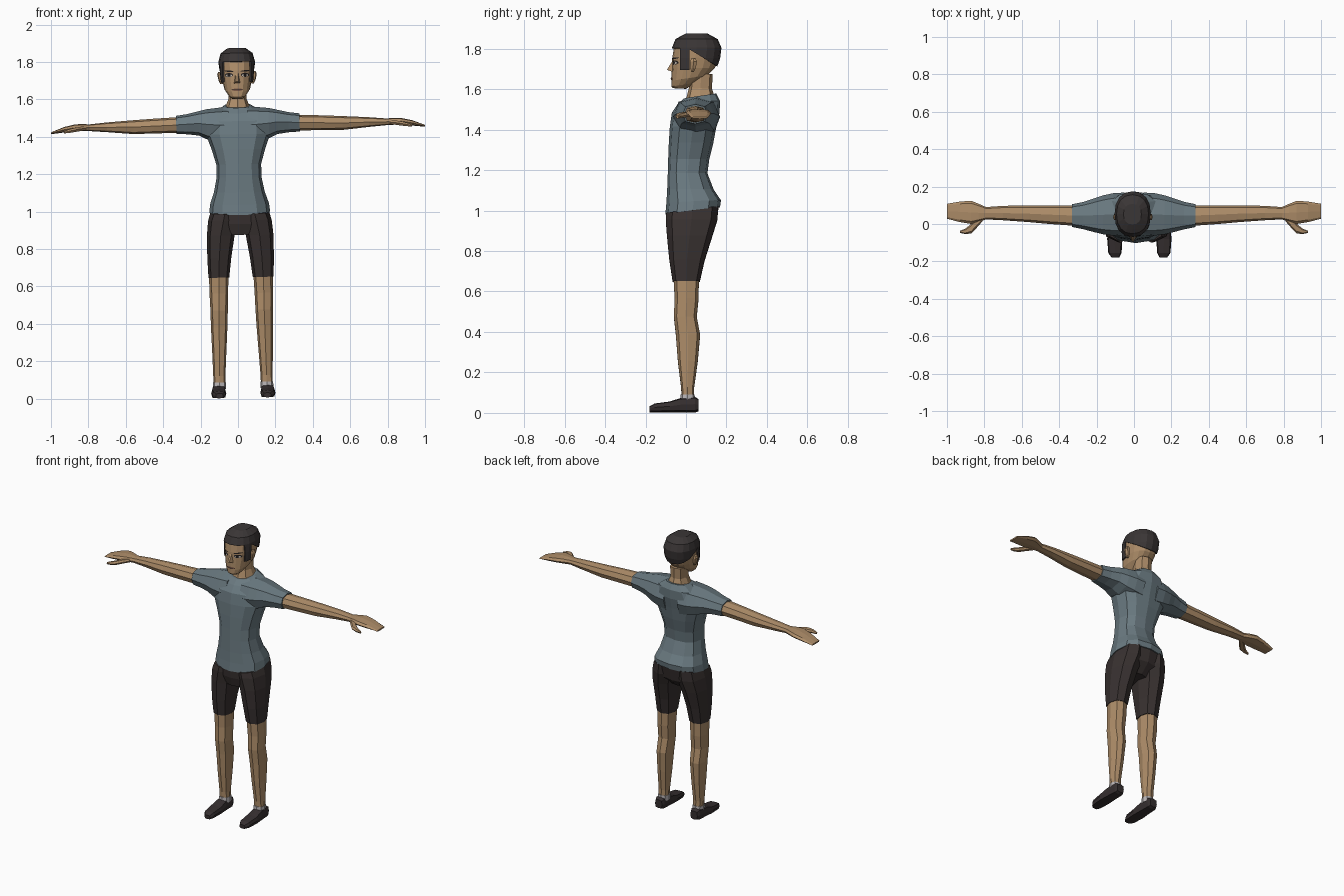
import bpy, bmesh, math
from mathutils import Vector, Matrix
from mathutils.bvhtree import BVHTree


def material(name, rgb):
    m = bpy.data.materials.new(name)
    m.diffuse_color = (*rgb, 1)
    return m


SKIN = material("skin", (0.42, 0.265, 0.14))
SHIRT = material("shirt_blue_grey", (0.145, 0.195, 0.22))
SHORTS = material("shorts_charcoal", (0.040, 0.031, 0.030))
HAIR = material("hair_dark", (0.042, 0.036, 0.036))
SHOE = material("shoe_dark", (0.036, 0.028, 0.029))
SOCK = material("sock_grey", (0.50, 0.47, 0.48))
WHITE = material("eye_white", (0.55, 0.50, 0.45))
DARK = material("feature_dark", (0.015, 0.012, 0.012))
LIP = material("lip_brown", (0.20, 0.10, 0.065))


def ring(axis, t, a0, a1, b0, b1, n, p, tilt):
    """Rounded section across an axis, filling the bounds a0..a1, b0..b1."""
    pts = []
    for i in range(n):
        c, s = math.cos(math.tau * i / n), math.sin(math.tau * i / n)
        a = (a0 + a1) / 2 + (a1 - a0) / 2 * math.copysign(abs(c) ** (2 / p), c)
        b = (b0 + b1) / 2 + (b1 - b0) / 2 * math.copysign(abs(s) ** (2 / p), s)
        u = t + tilt * (b - (b0 + b1) / 2)
        pts.append(Vector({'x': (u, a, b), 'y': (a, u, b), 'z': (a, b, u)}[axis]))
    return pts


def finish(name, bm, mat):
    bmesh.ops.recalc_face_normals(bm, faces=bm.faces[:])
    me = bpy.data.meshes.new(name)
    bm.to_mesh(me)
    bm.free()
    me.materials.append(mat)
    ob = bpy.data.objects.new(name, me)
    bpy.context.collection.objects.link(ob)
    return ob


def loft_bm(axis, rows, n=8, p=2.5, side=1):
    bm = bmesh.new()
    rings = []
    for r in rows:
        tilt = r[5] if len(r) > 5 else 0
        pts = ring(axis, *r[:5], n, p, tilt)
        rings.append([bm.verts.new((v.x * side, v.y, v.z)) for v in pts])
    for lo, hi in zip(rings, rings[1:]):
        for i in range(n):
            j = (i + 1) % n
            bm.faces.new((lo[i], lo[j], hi[j], hi[i]))
    bm.faces.new(rings[0])
    bm.faces.new(rings[-1])
    return bm


def loft(name, mat, axis, rows, n=8, p=2.5):
    return finish(name, loft_bm(axis, rows, n, p), mat)


def pair(name, mat, axis, rows, n=8, p=2.5):
    for side, label in ((1, "left_"), (-1, "right_")):
        finish(label + name, loft_bm(axis, rows, n, p, side), mat)


def wide(rows):
    """Turn (z, half width, front, back, tilt) into centred loft rows."""
    return [(z, -h, h, f, b, t) for z, h, f, b, t in rows]


# Shirt body and sleeves
loft("shirt_body", SHIRT, 'z', wide([
    (0.995, .163, -.102, .168, .13), (1.04, .157, -.097, .173, .05),
    (1.10, .136, -.093, .137, 0), (1.18, .120, -.090, .106, 0),
    (1.25, .120, -.088, .115, 0), (1.33, .143, -.085, .135, 0),
    (1.41, .172, -.080, .150, 0), (1.48, .168, -.070, .166, 0),
    (1.53, .130, -.042, .168, .08), (1.562, .075, -.012, .150, .15)]), n=12)
pair("sleeve", SHIRT, 'x', [
    (.05, -.065, .168, 1.36, 1.557), (.11, -.062, .165, 1.37, 1.553),
    (.165, -.055, .153, 1.385, 1.547), (.21, -.044, .138, 1.407, 1.537),
    (.27, -.028, .118, 1.415, 1.523), (.33, -.016, .106, 1.418, 1.515)])

# Arms, hands and thumbs
pair("arm", SKIN, 'x', [
    (.31, -.010, .100, 1.424, 1.508), (.45, 0, .100, 1.423, 1.502),
    (.56, .010, .100, 1.422, 1.496), (.70, .020, .097, 1.435, 1.487),
    (.80, .025, .090, 1.443, 1.478)])
pair("hand", SKIN, 'x', [
    (.79, .025, .090, 1.443, 1.478), (.83, .012, .108, 1.444, 1.481),
    (.87, .000, .124, 1.445, 1.480), (.93, .010, .120, 1.438, 1.467),
    (1.0, .028, .108, 1.430, 1.440)], p=2.8)
pair("thumb", SKIN, 'x', [
    (.81, .015, .050, 1.447, 1.470), (.845, -.025, .030, 1.442, 1.468),
    (.87, -.050, .002, 1.438, 1.463), (.90, -.054, -.024, 1.434, 1.456),
    (.93, -.048, -.036, 1.432, 1.445)], n=6)

# Shorts: pelvis block and two legs
loft("shorts_pelvis", SHORTS, 'z', wide([
    (.872, .07, -.078, .085, 0), (.93, .14, -.094, .145, 0),
    (1.0, .157, -.098, .163, .13)]), n=12)
pair("shorts_leg", SHORTS, 'z', [
    (.645, .063, .174, -.066, .068), (.75, .050, .178, -.082, .092),
    (.87, .030, .178, -.094, .130), (.95, .005, .170, -.100, .155),
    (1.0, .005, .155, -.098, .160, .13)])

# Legs, socks and shoes
pair("leg", SKIN, 'z', [
    (.07, .095, .158, -.022, .040), (.12, .094, .159, -.024, .040),
    (.25, .086, .162, -.040, .058), (.38, .078, .166, -.050, .070),
    (.47, .074, .167, -.060, .053), (.56, .071, .170, -.056, .062),
    (.67, .066, .171, -.062, .064)])
pair("sock", SOCK, 'z', [
    (.05, .092, .161, -.027, .044), (.085, .092, .161, -.026, .043)])
pair("shoe", SHOE, 'y', [
    (-.18, .108, .148, 0, .026), (-.155, .095, .166, 0, .040),
    (-.08, .091, .172, 0, .050), (-.03, .093, .168, 0, .066),
    (.045, .096, .163, 0, .072), (.062, .104, .155, .006, .062)], p=4)

# Neck and head
loft("neck", SKIN, 'z', wide([
    (1.535, .085, -.030, .140, .25), (1.565, .062, .002, .136, .15),
    (1.60, .048, .014, .128, 0), (1.67, .050, .020, .132, 0)]))
HEAD = wide([
    (1.600, .030, -.064, .000, -.05), (1.618, .047, -.072, .050, .15),
    (1.650, .068, -.072, .105, .15), (1.70, .080, -.070, .142, 0),
    (1.75, .086, -.068, .160, 0), (1.80, .088, -.060, .166, 0),
    (1.838, .078, -.045, .150, 0), (1.862, .045, .000, .105, 0)])
head = loft("head", SKIN, 'z', HEAD, n=16, p=2.3)

# Hair: upper scalp, sideburns and slanted nape cut out of the head form
bm = loft_bm('z', HEAD, 16, 2.3)
nape_pt, nape_n = Vector((0, .02, 1.79)), Vector((0, .62, 1)).normalized()
for co, no in (((0, -.025, 0), (0, 1, 0)), ((0, .018, 0), (0, 1, 0)),
               ((0, 0, 1.69), (0, 0, 1)), ((0, 0, 1.797), (0, 0, 1)),
               (nape_pt, nape_n)):
    bmesh.ops.bisect_plane(bm, geom=bm.verts[:] + bm.edges[:] + bm.faces[:],
                           dist=1e-5, plane_co=co, plane_no=no)


def is_hair(c):
    sideburn = -.025 < c.y < .018 and c.z > 1.69
    nape = c.y > .018 and (c - nape_pt).dot(nape_n) > 0
    return c.z > 1.797 or sideburn or nape


bald = [f for f in bm.faces if not is_hair(f.calc_center_median())]
bmesh.ops.delete(bm, geom=bald, context='FACES')
hair = finish("hair", bm, HAIR)
shell = hair.modifiers.new("thickness", 'SOLIDIFY')
shell.thickness, shell.offset = .009, 1

# Ears
pair("ear", SKIN, 'z', [
    (1.68, .076, .090, .025, .040), (1.70, .076, .099, .020, .050),
    (1.73, .080, .106, .018, .056), (1.745, .080, .100, .024, .050)], n=6)

# Nose wedge
bm = bmesh.new()
v = [bm.verts.new(c) for c in ((-.007, -.066, 1.738), (.007, -.066, 1.738),
                               (-.017, -.066, 1.682), (.017, -.066, 1.682),
                               (-.006, -.094, 1.692), (.006, -.094, 1.692))]
for idx in ((0, 1, 5, 4), (0, 4, 2), (1, 3, 5), (2, 4, 5, 3), (0, 2, 3, 1)):
    bm.faces.new([v[i] for i in idx])
finish("nose", bm, SKIN)

# Painted face details, laid on the front of the head
tree = BVHTree.FromPolygons([v.co for v in head.data.vertices],
                            [p.vertices for p in head.data.polygons])


def patch(name, mat, cx, cz, w, h, lift, slope=0, n=8):
    bm = bmesh.new()
    cols = []
    for i in range(n + 1):
        u = 2 * i / n - 1
        half = h * math.sqrt(max(.08, 1 - u * u))
        col = []
        for k in (-1, 0, 1):
            x, z = cx + u * w, cz + k * half + slope * u
            hit = tree.ray_cast(Vector((x, -1, z)), Vector((0, 1, 0)))[0]
            col.append(bm.verts.new((x, hit.y - lift, z)))
        cols.append(col)
    for a, b in zip(cols, cols[1:]):
        for k in (0, 1):
            bm.faces.new((a[k], b[k], b[k + 1], a[k + 1]))
    finish(name, bm, mat)


for s, label in ((1, "left_"), (-1, "right_")):
    patch(label + "eye_rim", DARK, s * .043, 1.727, .021, .011, .002)
    patch(label + "eye_white", WHITE, s * .043, 1.725, .017, .007, .004)
    patch(label + "iris", DARK, s * .043, 1.726, .008, .008, .006)
    patch(label + "eyebrow", DARK, s * .043, 1.748, .024, .004, .004, s * .002)
patch("lips", LIP, 0, 1.648, .030, .007, .003)
patch("mouth_line", DARK, 0, 1.648, .030, .0018, .005)

# Slight sideways lean of the whole figure about chest height
lean = (Matrix.Translation((0, 0, 1.4535)) @ Matrix.Rotation(-.02, 4, 'Y')
        @ Matrix.Translation((0, 0, -1.45)))
for ob in bpy.data.objects:
    ob.data.transform(lean)
